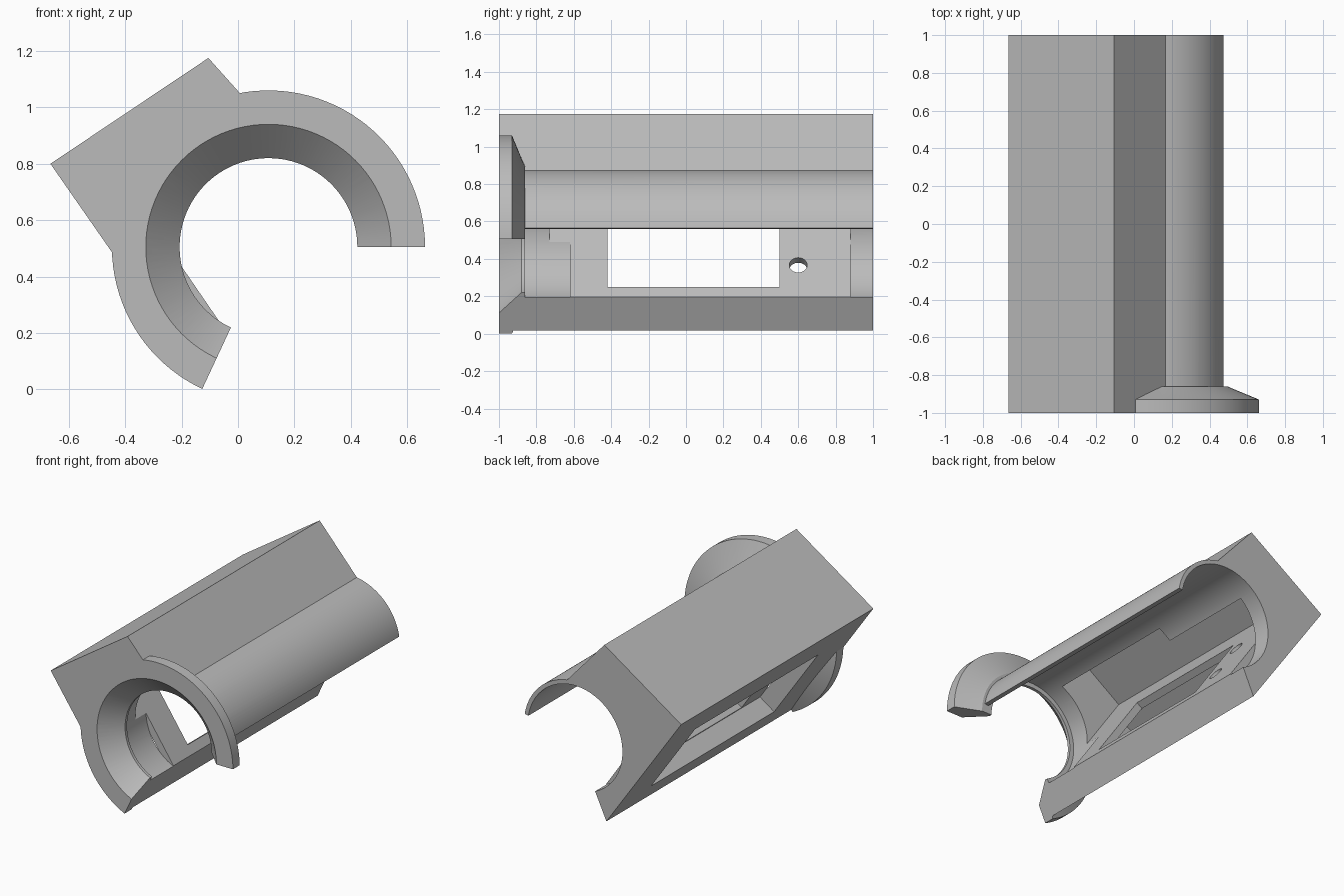
import bpy, bmesh, math
from mathutils import Vector

cube = bpy.data.objects.get("Cube")
if cube:
    bpy.data.objects.remove(cube, do_unlink=True)

CX, CZ = 0.108, 0.505            # bore axis
CORNER = Vector((-0.665, 0.80))  # outer left corner of the housing
U = Vector((0.825, 0.565))       # along the sloped top
D = Vector((0.565, -0.825))      # down the sloped side
END = 245                        # lower end of the open ring, degrees

grey = bpy.data.materials.new("satin grey")
grey.use_nodes = True
grey.diffuse_color = (0.5, 0.5, 0.5, 1)
grey.node_tree.nodes["Principled BSDF"].inputs["Base Color"].default_value = (0.5, 0.5, 0.5, 1)


def polar(r, deg):
    a = math.radians(deg)
    return Vector((CX + r * math.cos(a), CZ + r * math.sin(a)))


def arc(r, a0, a1, n):
    return [polar(r, a0 + (a1 - a0) * i / n) for i in range(n + 1)]


def local(u, s):
    return CORNER + U * u + D * s


def finish(name, bm):
    bmesh.ops.recalc_face_normals(bm, faces=bm.faces)
    mesh = bpy.data.meshes.new(name)
    bm.to_mesh(mesh)
    bm.free()
    mesh.materials.append(grey)
    ob = bpy.data.objects.new(name, mesh)
    bpy.context.collection.objects.link(ob)
    return ob


def prism(name, outline, y0, y1):
    bm = bmesh.new()
    front = [bm.verts.new((p.x, y0, p.y)) for p in outline]
    back = [bm.verts.new((p.x, y1, p.y)) for p in outline]
    bm.faces.new(front)
    bm.faces.new(back)
    for i in range(len(outline)):
        j = (i + 1) % len(outline)
        bm.faces.new((front[i], front[j], back[j], back[i]))
    return finish(name, bm)


def box(name, u0, u1, s0, s1, y0, y1):
    return prism(name, [local(u0, s0), local(u1, s0), local(u1, s1), local(u0, s1)], y0, y1)


def sweep(name, profile, a0, a1, n):
    """Turn a closed (radius, y) profile about the bore axis."""
    bm = bmesh.new()
    full = a1 - a0 == 360
    rings = []
    for i in range(n if full else n + 1):
        a = a0 + (a1 - a0) * i / n
        ring = []
        for r, y in profile:
            p = polar(r, a)
            ring.append(bm.verts.new((p.x, y, p.y)))
        rings.append(ring)
    for i in range(n):
        a, b = rings[i], rings[(i + 1) % len(rings)]
        for k in range(len(profile)):
            m = (k + 1) % len(profile)
            bm.faces.new((a[k], a[m], b[m], b[k]))
    if full:
        bmesh.ops.remove_doubles(bm, verts=bm.verts, dist=1e-5)
    else:
        bm.faces.new(rings[0])
        bm.faces.new(rings[-1])
    return finish(name, bm)


def rod(name, start, end, y, r):
    a, b = Vector((start.x, y, start.y)), Vector((end.x, y, end.y))
    bm = bmesh.new()
    bmesh.ops.create_cone(bm, cap_ends=True, segments=32, radius1=r, radius2=r, depth=(b - a).length)
    rot = (b - a).to_track_quat('Z', 'Y').to_matrix()
    for v in bm.verts:
        v.co = rot @ v.co + (a + b) / 2
    return finish(name, bm)


def combine(target, tool, operation):
    mod = target.modifiers.new("combine", 'BOOLEAN')
    mod.operation, mod.solver, mod.object = operation, 'EXACT', tool
    bpy.context.view_layer.update()
    result = target.evaluated_get(bpy.context.evaluated_depsgraph_get())
    mesh = bpy.data.meshes.new_from_object(result)
    target.modifiers.clear()
    target.data = mesh
    bpy.data.objects.remove(tool, do_unlink=True)


def cut(tool):
    combine(body, tool, 'DIFFERENCE')


# Housing with the open tube wall
outline = [CORNER, Vector((-0.105, 1.175))]
outline += arc(0.372, 81, 9.3, 24) + arc(0.25, 9.3, END, 48) + [polar(0.539, END)]
body = prism("housing", outline, -1, 1)

# Flared front collar
collar = [(0.24, -1), (0.555, -1), (0.555, -0.93), (0.41, -0.87), (0.39, -0.86), (0.24, -0.86)]
combine(body, sweep("collar", collar, 0, END, 72), 'UNION')

# Bore with funnel mouth
bore = [(0, -1.1), (0.535, -1.1), (0.315, -0.88), (0.315, -0.86), (0.345, -0.86), (0.345, 1.1), (0, 1.1)]
cut_profile = [(max(r, 0.0001), y) for r, y in bore]
cutter = bmesh.new()
cut(sweep("bore", cut_profile, 0, 360, 96))
cutter.free()

# Mounting wall across the bore
wall = [local(0.12, 0.2), local(0.2, 0.2), polar(0.308, END), polar(0.40, END)]
combine(body, prism("mounting_wall", wall, -0.62, 0.88), 'UNION')

# Inner pocket: long lower part, wider front part
cut(box("pocket", 0.178, 0.43, 0.05, 0.97, -0.62, 0.88))
cut(box("wide_pocket", 0.178, 0.53, 0.05, 0.68, -0.73, 0.2))

# Side window, recessed outside and narrower inside
cut(box("window_recess", -0.1, 0.13, 0.24, 0.80, -0.62, 0.66))
cut(box("window_opening", 0.1, 0.3, 0.25, 0.79, -0.42, 0.50))

# Screw holes in the two mounting tabs
for y in (-0.51, 0.60):
    for s in (0.356, 0.647):
        cut(rod("tab_hole", local(0.08, s), local(0.25, s), y, 0.048))

# Three holes through the sloped top
for y in (0.56, 0.725, 0.89):
    cut(rod("top_hole", local(0.337, -0.1), local(0.337, 0.12), y, 0.06))

bpy.ops.object.select_all(action='DESELECT')
body.select_set(True)
bpy.context.view_layer.objects.active = body
bpy.ops.object.shade_smooth_by_angle(angle=math.radians(20))
